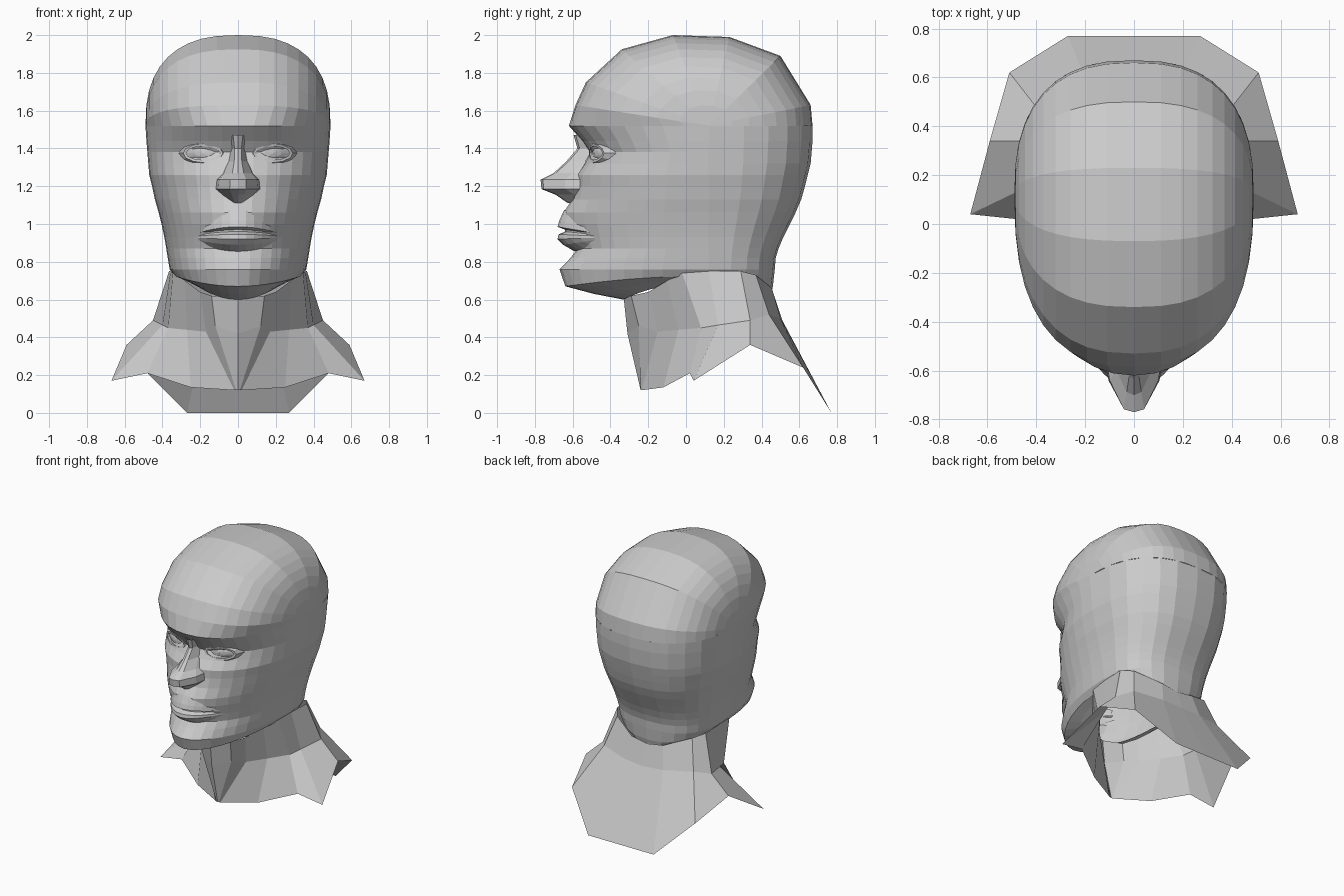
import bpy
import math

cube = bpy.data.objects.get("Cube")
if cube:
    bpy.data.objects.remove(cube)

clay = bpy.data.materials.new("grey_clay")
clay.use_nodes = True
clay.diffuse_color = (0.6, 0.6, 0.6, 1)
clay.node_tree.nodes["Principled BSDF"].inputs["Base Color"].default_value = clay.diffuse_color


def loft(name, rows, closed=False):
    """Skin rows of points (bottom to top, middle to side), mirrored across x."""
    count = len(rows[0])
    points = [point for row in rows for point in row]
    faces = []
    for r in range(len(rows) - 1):
        for c in range(count if closed else count - 1):
            d = (c + 1) % count
            low, high = r * count, (r + 1) * count
            faces.append((low + c, low + d, high + d, high + c))
    mesh = bpy.data.meshes.new(name)
    mesh.from_pydata(points, [], faces)
    mesh.validate()
    mesh.materials.append(clay)
    part = bpy.data.objects.new(name, mesh)
    bpy.context.collection.objects.link(part)
    mirror = part.modifiers.new("Mirror", "MIRROR")
    mirror.use_clip = True
    mirror.merge_threshold = 0.002
    return part


def bump(x, z, height, middle, reach_x, reach_z):
    return height * math.exp(-(x / reach_x) ** 2 - ((z - middle) / reach_z) ** 2)


# Face and lower skull: height, front, back and half width of each level
HEAD = [
    (.6, -.33, .44, .25), (.63, -.48, .45, .29), (.67, -.61, .46, .335),
    (.76, -.62, .47, .362), (.82, -.6, .475, .372), (.87, -.57, .49, .38),
    (.93, -.58, .515, .39), (1, -.59, .55, .405), (1.06, -.595, .58, .42),
    (1.13, -.585, .61, .44), (1.2, -.58, .63, .455), (1.26, -.58, .645, .47),
    (1.32, -.54, .66, .475), (1.38, -.51, .665, .48), (1.44, -.55, .67, .485),
    (1.52, -.62, .67, .49),
]
MIDDLE, BROW, JAW = .12, 1.52, .76
FRONT_STEPS, BACK_STEPS = 10, 6
FRONT_POWER, BACK_POWER = .95, .8


def arc(angle, power):
    """Across and along amounts of a squared-off quarter circle."""
    return max(math.sin(angle), 0) ** power, abs(math.cos(angle)) ** power


def head_row(z, front, back, width):
    row = []
    for i in range(FRONT_STEPS + 1):
        across, along = arc(math.pi / 2 * i / FRONT_STEPS, FRONT_POWER)
        x = width * across
        # muzzle and chin swell forward, the jaw line rises to the side
        swell = bump(x, z, .06, 1.03, .19, .09) + bump(x, z, .06, .73, .18, .07)
        lift = max(JAW - z, 0) * .6 * across ** 2
        row.append((x, MIDDLE + (front - MIDDLE) * along - swell, z + lift))
    for i in range(1, BACK_STEPS + 1):
        across, along = arc(math.pi / 2 * (1 - i / BACK_STEPS), BACK_POWER)
        lift = max(JAW - z, 0) * .6 * across ** 2
        row.append((width * across, MIDDLE + (back - MIDDLE) * along, z + lift))
    return row


loft("face_and_skull", [head_row(*level) for level in HEAD])

# Crown: bands running over the head from brow to back
CROWN = [
    (-.62, BROW), (-.585, 1.63), (-.53, 1.75), (-.34, 1.925), (-.07, 2),
    (.23, 1.99), (.5, 1.89), (.66, 1.63), (.67, BROW),
]


def crown_row(index):
    y, z = CROWN[index]
    power = FRONT_POWER if index == 0 else BACK_POWER
    row = []
    for i in range(FRONT_STEPS + 1):
        across, along = arc(math.pi / 2 * i / FRONT_STEPS, power)
        row.append((.49 * across, MIDDLE + (y - MIDDLE) * along, BROW + (z - BROW) * along))
    return row


loft("crown", [crown_row(index) for index in range(len(CROWN))])

# Neck with two tendons, flaring into an open collar and a back flap
COLLAR_EDGE = [
    (0, -.24, .12), (.01, -.24, .12), (.02, -.235, .12), (.25, -.12, .135),
    (.48, .02, .21), (.67, .04, .17), (.59, .34, .36), (.51, .62, .24),
    (.27, .77, 0), (0, .77, 0),
]
NECK_BASE = [
    (0, -.31, .42), (.12, -.25, .46), (.17, -.15, .43), (.27, -.04, .44),
    (.37, .08, .45), (.4, .17, .465), (.45, .34, .49), (.37, .44, .52),
    (.16, .5, .5), (0, .51, .49),
]
NECK_TOP = [
    (0, -.33, .61), (.14, -.29, .62), (.2, -.2, .64), (.28, -.1, .7),
    (.345, -.02, .74), (.357, .12, .75), (.365, .29, .75), (.31, .37, .73),
    (.13, .455, .66), (0, .46, .64),
]
loft("neck_and_collar", [COLLAR_EDGE, NECK_BASE, NECK_TOP])

# Nose: height, front and half width from base to root
NOSE = [
    (1.11, -.625, .04), (1.155, -.69, .085), (1.185, -.765, .11), (1.235, -.77, .105),
    (1.27, -.7, .075), (1.33, -.635, .05), (1.4, -.575, .045), (1.47, -.595, .065),
]


def nose_row(z, front, width):
    side = max(front + .1, -.64)
    return [(0, front, z), (width * .4, front + .012, z),
            (width * .95, side, z), (width * 1.15, -.5, z)]


loft("nose", [nose_row(*level) for level in NOSE])

# Lips: setback and height from the mouth line, tapered to the corner
MOUTH = .965
LIPS = [(.09, -.11), (.03, -.075), (0, -.045), (.005, -.02), (.04, -.005),
        (.04, .005), (0, .02), (.01, .055), (.035, .11)]


def lip_row(setback, rise):
    row = []
    for step in range(6):
        t = step / 5
        taper = 1 - .6 * t ** 2
        row.append((.21 * t, -.68 + setback * taper + .19 * t ** 2,
                    MOUTH + rise * taper - .02 * t ** 2))
    return row


loft("lips", [lip_row(*point) for point in LIPS])

# Eyes: almond lids around a shallow recessed eyeball
EYE_X, EYE_Z, SIDES = .185, 1.375, 12


def eye_row(half_width, half_height, depth):
    row = []
    for i in range(SIDES):
        angle = 2 * math.pi * i / SIDES
        across = half_width * math.cos(angle)
        y = depth + .38 * across + 2 * across ** 2
        row.append((EYE_X + across, y, EYE_Z + half_height * math.sin(angle)))
    return row


loft("eyelids", [eye_row(.13, .075, -.45), eye_row(.105, .05, -.495),
                 eye_row(.09, .036, -.492), eye_row(.09, .036, -.47)], closed=True)
loft("eyeballs", [eye_row(.093, .039, -.47), eye_row(.045, .02, -.482),
                  eye_row(.001, .001, -.486)], closed=True)
